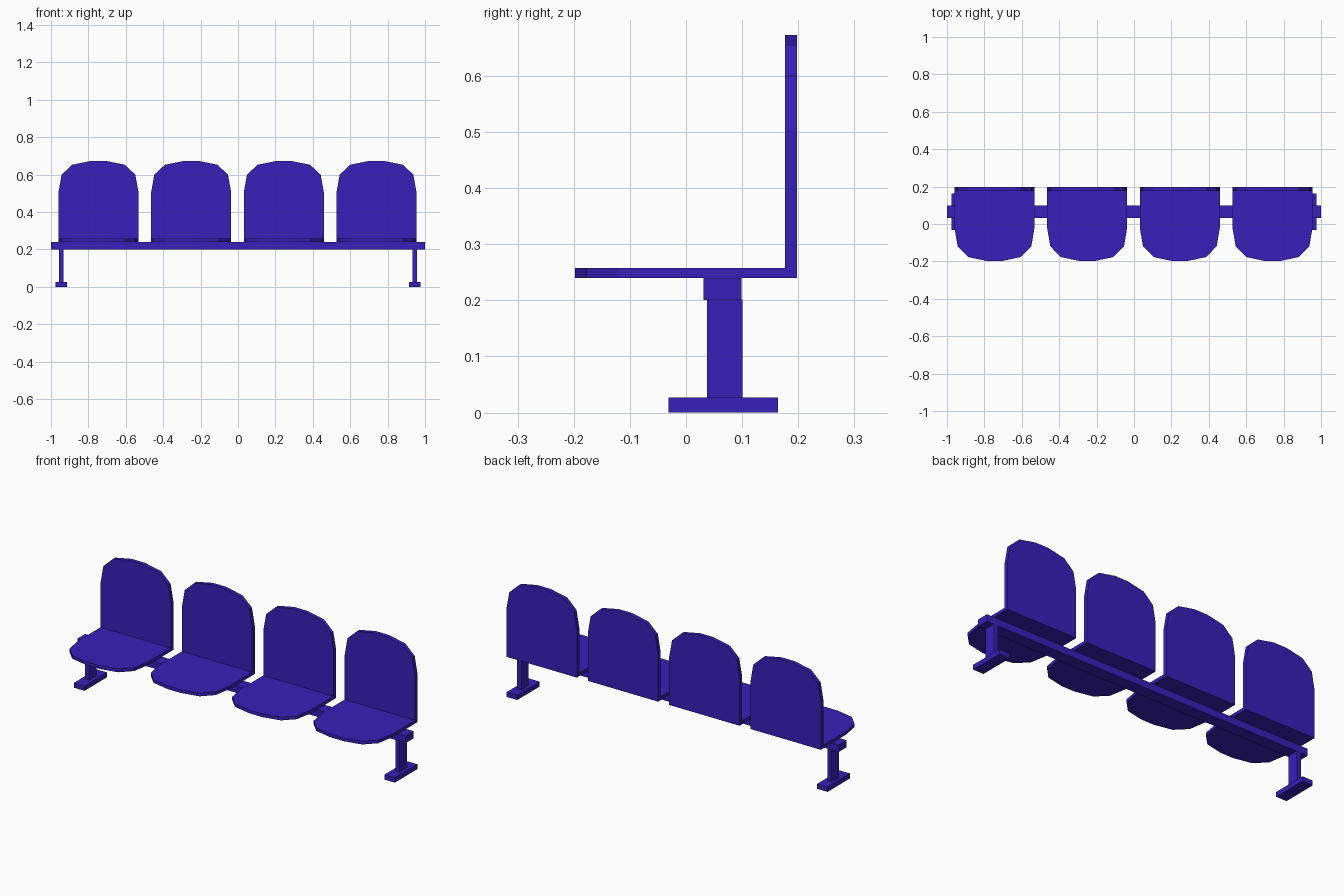
import bpy, bmesh
from mathutils import Vector

if "Cube" in bpy.data.objects:
    bpy.data.objects.remove(bpy.data.objects["Cube"])

mat = bpy.data.materials.new("blue_violet")
mat.diffuse_color = (0.04, 0.014, 0.485, 1)
mat.use_nodes = True
mat.node_tree.nodes["Principled BSDF"].inputs["Base Color"].default_value = mat.diffuse_color


def finish(bm, name):
    bmesh.ops.recalc_face_normals(bm, faces=bm.faces[:])
    mesh = bpy.data.meshes.new(name)
    bm.to_mesh(mesh)
    bm.free()
    mesh.materials.append(mat)
    obj = bpy.data.objects.new(name, mesh)
    bpy.context.collection.objects.link(obj)
    return obj


def box(name, lo, hi):
    bm = bmesh.new()
    bmesh.ops.create_cube(bm, size=1)
    lo, hi = Vector(lo), Vector(hi)
    for v in bm.verts:
        v.co = (lo + hi) / 2 + v.co * (hi - lo)
    return finish(bm, name)


def panel(name, half, place, depth):
    """Extrude a left-right symmetric outline given by its right half."""
    outline = half + [(-u, v) for u, v in reversed(half)]
    bm = bmesh.new()
    face = bm.faces.new([bm.verts.new(place(u, v)) for u, v in outline])
    ext = bmesh.ops.extrude_face_region(bm, geom=[face])
    verts = [g for g in ext["geom"] if isinstance(g, bmesh.types.BMVert)]
    bmesh.ops.translate(bm, vec=depth, verts=verts)
    return finish(bm, name)


# Rounded panel outlines (half width, position along the panel)
seat_half = [(0.214, 0.177), (0.214, -0.02), (0.197, -0.119),
             (0.14, -0.177), (0.04, -0.198)]
back_half = [(0.214, 0.24), (0.214, 0.505), (0.197, 0.60),
             (0.14, 0.653), (0.04, 0.673)]

# Four seats with upright backrests
for i in range(4):
    cx = -0.746 + i * 0.4955
    panel(f"seat_{i + 1}", seat_half,
          lambda u, v: (cx + u, v, 0.24), (0, 0, 0.018))
    panel(f"backrest_{i + 1}", back_half,
          lambda u, v: (cx + u, 0.176, v), (0, 0.022, 0))

# Support beam
box("support_beam", (-1, 0.031, 0.201), (1, 0.099, 0.24))

# End legs with foot plates
for side, s in (("left", -1), ("right", 1)):
    x = s * 0.945
    box(f"{side}_leg", (x - 0.013, 0.037, 0.027), (x + 0.013, 0.101, 0.201))
    box(f"{side}_foot", (x - 0.032, -0.031, 0), (x + 0.032, 0.164, 0.027))
